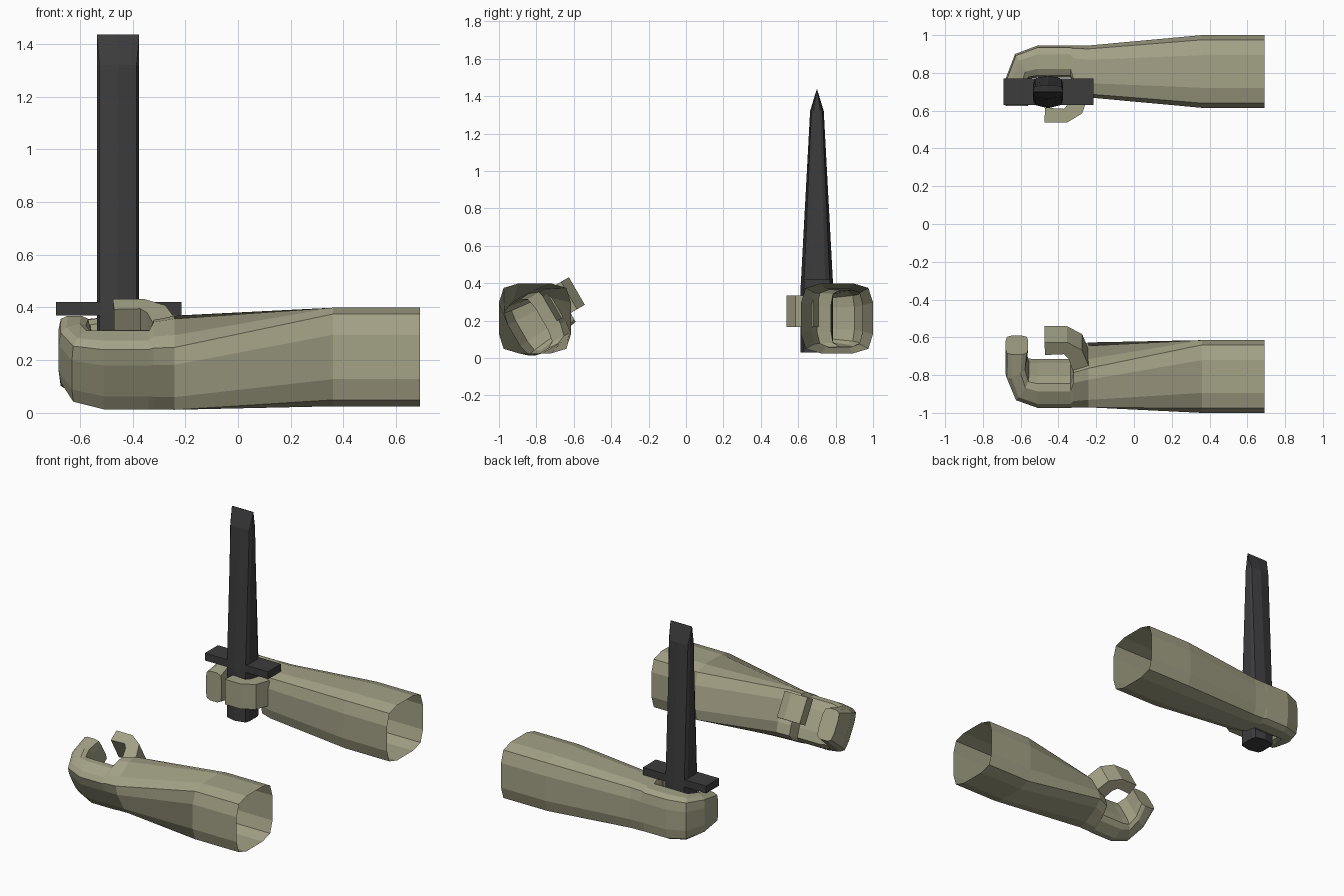
import bpy, bmesh, math
from mathutils import Vector

if "Cube" in bpy.data.objects:
    bpy.data.objects.remove(bpy.data.objects["Cube"])


def material(name, rgb):
    m = bpy.data.materials.new(name)
    m.diffuse_color = (*rgb, 1)
    m.use_nodes = True
    m.node_tree.nodes["Principled BSDF"].inputs["Base Color"].default_value = m.diffuse_color
    return m


SKIN = material("olive", (0.37, 0.36, 0.24))
STEEL = material("dark_steel", (0.045, 0.045, 0.048))


def loft(name, rings, mat, cap_start=True, cap_end=True):
    """Skin a list of equal-length point rings into one flat-shaded object."""
    bm = bmesh.new()
    loops = [[bm.verts.new(p) for p in r] for r in rings]
    n = len(loops[0])
    for a, b in zip(loops, loops[1:]):
        for i in range(n):
            j = (i + 1) % n
            bm.faces.new((a[i], a[j], b[j], b[i]))
    if cap_start:
        bm.faces.new(loops[0])
    if cap_end:
        bm.faces.new(loops[-1])
    bmesh.ops.recalc_face_normals(bm, faces=bm.faces)
    me = bpy.data.meshes.new(name)
    bm.to_mesh(me)
    bm.free()
    me.materials.append(mat)
    ob = bpy.data.objects.new(name, me)
    bpy.context.collection.objects.link(ob)
    return ob


# Cross-sections: a bulging square for the arm, a plain square for the thumb
q = [(0.87, 0.87), (0.45, 1.0), (-0.45, 1.0)]
BULGE = []
for k in range(4):
    for u, v in q:
        for _ in range(k):
            u, v = -v, u
        BULGE.append((u, v))
SQUARE = [(1, 1), (-1, 1), (-1, -1), (1, -1)]


def section(station, shape, zc):
    """Ring spanning an inner and an outer plan point, with half height h."""
    ix, iy, ox, oy, h = station
    c = Vector(((ix + ox) / 2, (iy + oy) / 2, zc))
    d = Vector(((ox - ix) / 2, (oy - iy) / 2, 0))
    return [c + d * u + Vector((0, 0, h * v)) for u, v in shape]


# Stations: inner x, y, outer x, y, half height
ARM = [
    (0.69, 0.615, 0.69, 1.0, 0.187),     # open sleeve end
    (0.36, 0.615, 0.36, 1.0, 0.187),
    (-0.24, 0.67, -0.24, 0.945, 0.157),  # wrist
    (-0.32, 0.70, -0.32, 0.945, 0.155),
    (-0.335, 0.775, -0.34, 0.945, 0.15),  # palm
    (-0.51, 0.775, -0.51, 0.945, 0.15),
    (-0.555, 0.77, -0.63, 0.90, 0.14),   # curled fingers
    (-0.57, 0.71, -0.68, 0.77, 0.125),
    (-0.56, 0.625, -0.68, 0.625, 0.10),
]
THUMB = [
    (-0.325, 0.71, -0.24, 0.68, 0.085),
    (-0.345, 0.64, -0.275, 0.585, 0.085),
    (-0.37, 0.61, -0.355, 0.537, 0.085),
    (-0.47, 0.615, -0.475, 0.537, 0.085),
]


def mirrored(p):
    """Other arm: mirrored in y, with the hand twisted about the arm's axis."""
    if p.x > 0:
        return Vector((p.x, -p.y, p.z))
    a = math.radians(30)
    y, z = 0.81 - p.y, p.z - 0.21
    return Vector((p.x, -0.80 + y * math.cos(a) - z * math.sin(a),
                   0.187 + y * math.sin(a) + z * math.cos(a)))


for side, place in (("right", lambda p: p), ("left", mirrored)):
    arm = [[place(p) for p in section(s, BULGE, 0.212)] for s in ARM]
    thumb = [[place(p) for p in section(s, SQUARE, 0.25)] for s in THUMB]
    loft(side + "_arm", arm, SKIN, cap_start=False)
    loft(side + "_thumb", thumb, SKIN)

# Sword: ridged grip and blade tapering to a chisel edge
quarter = [(0.08, 0.045), (0.07, 0.07), (0.0, 0.087)]
half = quarter + [(-x, y) for x, y in quarter[1::-1]]
BLADE = half + [(-x, -y) for x, y in half]


def blade_ring(z, sy, square=0.0):
    ring = []
    for x, y in BLADE:
        if abs(x) > 0.01:
            x += (math.copysign(0.08, x) - x) * square
        ring.append((-0.455 + x, 0.70 + y * sy, z))
    return ring


loft("sword_grip", [blade_ring(0.03, 1), blade_ring(0.38, 1)], STEEL)
loft("sword_blade", [blade_ring(0.38, 1), blade_ring(1.32, 0.42),
                     blade_ring(1.435, 0.02, 1)], STEEL)

# Crossguard
guard = [[(x, y, z) for x, y in ((-0.69, 0.63), (-0.215, 0.63),
                                 (-0.215, 0.77), (-0.69, 0.77))]
         for z in (0.37, 0.42)]
loft("sword_guard", guard, STEEL)
